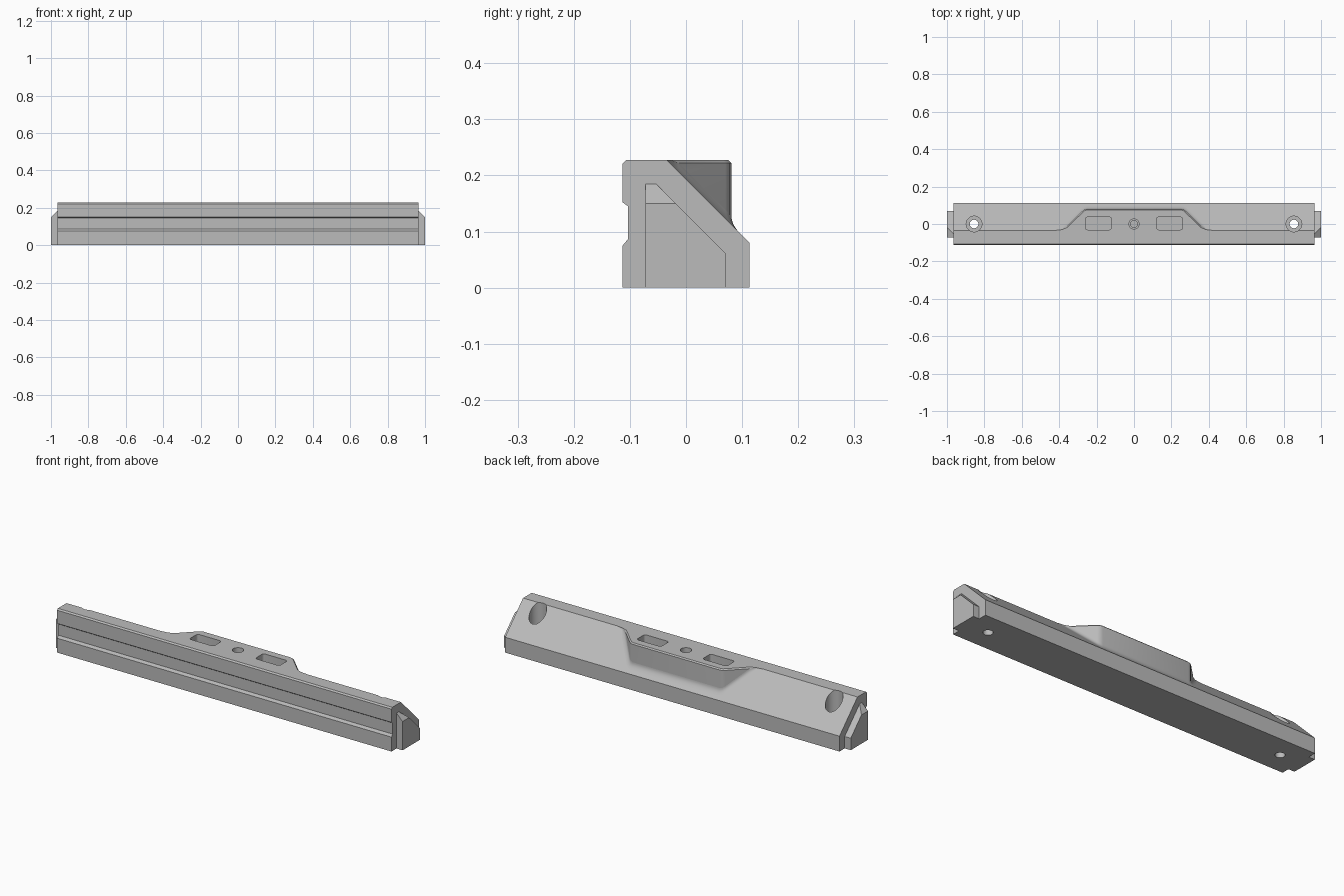
import bpy, bmesh
from mathutils import Vector

if "Cube" in bpy.data.objects:
    bpy.data.objects.remove(bpy.data.objects["Cube"], do_unlink=True)

HALF, TOP, SLOPE = 0.965, 0.228, 0.193   # sloped back face: z = SLOPE - y

grey = bpy.data.materials.new("plain_grey")
grey.use_nodes = True
grey.diffuse_color = (0.5, 0.5, 0.5, 1)
grey.node_tree.nodes["Principled BSDF"].inputs["Base Color"].default_value = (0.5, 0.5, 0.5, 1)


def finish(bm, name):
    bmesh.ops.recalc_face_normals(bm, faces=bm.faces[:])
    mesh = bpy.data.meshes.new(name)
    bm.to_mesh(mesh)
    bm.free()
    mesh.materials.append(grey)
    ob = bpy.data.objects.new(name, mesh)
    bpy.context.collection.objects.link(ob)
    return ob


def prism(points, direction):
    """Closed outline extruded along a vector."""
    bm = bmesh.new()
    face = bm.faces.new([bm.verts.new(p) for p in points])
    new = bmesh.ops.extrude_face_region(bm, geom=[face])["geom"]
    bmesh.ops.translate(bm, vec=direction, verts=[v for v in new if isinstance(v, bmesh.types.BMVert)])
    bmesh.ops.recalc_face_normals(bm, faces=bm.faces[:])
    return bm


def activate(ob):
    bpy.ops.object.select_all(action="DESELECT")
    ob.select_set(True)
    bpy.context.view_layer.objects.active = ob


def boolean(target, other, operation):
    mod = target.modifiers.new("boolean", "BOOLEAN")
    mod.operation, mod.solver, mod.object = operation, "EXACT", other
    activate(target)
    bpy.ops.object.modifier_apply(modifier=mod.name)
    bpy.data.objects.remove(other, do_unlink=True)


def drill(target, x, radius, bottom, top=0.3):
    bm = bmesh.new()
    bmesh.ops.create_cone(bm, cap_ends=True, segments=40, radius1=radius, radius2=radius, depth=top - bottom)
    bmesh.ops.translate(bm, vec=(x, 0, (top + bottom) / 2), verts=bm.verts[:])
    boolean(target, finish(bm, "drill_cutter"), "DIFFERENCE")


# Long body with grooved front and sloped back
profile = [(-0.113, 0), (-0.113, 0.075), (-0.103, 0.087), (-0.103, 0.145), (-0.113, 0.152),
           (-0.113, 0.221), (-0.106, TOP), (SLOPE - TOP, TOP), (0.113, SLOPE - 0.113), (0.113, 0)]
body = finish(prism([(-HALF, y, z) for y, z in profile], (2 * HALF, 0, 0)), "rail_body")

# Central mounting boss with flared ends
half_plan = [(0.42, -0.034), (0.385, -0.03), (0.36, -0.014), (0.275, 0.07), (0.264, 0.078), (0.25, 0.081)]
plan = half_plan + [(-x, y) for x, y in reversed(half_plan)]
outline = plan + [(-0.42, -0.06), (0.42, -0.06)]
bm = prism([(x, y, 0.05) for x, y in outline], (0, 0, TOP - 0.05))
rim = [e for e in bm.edges if all(v.co.z > 0.2 for v in e.verts)
       and max(v.co.y for v in e.verts) > -0.02]
bmesh.ops.bevel(bm, geom=rim, offset=0.006, segments=1, affect="EDGES")
boolean(body, finish(bm, "boss"), "UNION")

# Two rounded pockets and the centre hole in the boss
for x in (-0.19, 0.19):
    bm = bmesh.new()
    bmesh.ops.create_cube(bm, size=1)
    bmesh.ops.scale(bm, vec=(0.14, 0.068, 0.1), verts=bm.verts[:])
    bmesh.ops.translate(bm, vec=(x, 0.003, TOP), verts=bm.verts[:])
    upright = [e for e in bm.edges if abs(e.verts[0].co.z - e.verts[1].co.z) > 0.05]
    bmesh.ops.bevel(bm, geom=upright, offset=0.012, segments=4, profile=0.5, affect="EDGES")
    boolean(body, finish(bm, "pocket_cutter"), "DIFFERENCE")
drill(body, 0, 0.027, 0.2)
drill(body, 0, 0.019, 0.13)

# Counterbored through holes near the ends
for x in (-0.855, 0.855):
    drill(body, x, 0.042, 0.06)
    drill(body, x, 0.023, -0.05)

# Concave fillet where the boss meets the slope
bm = bmesh.new()
rows = []
for i, (x, y) in enumerate(plan):
    a, b = Vector(plan[max(i - 1, 0)]), Vector(plan[min(i + 1, len(plan) - 1)])
    along = (b - a).normalized()
    out = Vector((along.y, -along.x))
    size = min(0.016, TOP - (SLOPE - y))
    foot = Vector((x, y, SLOPE - y))
    up = foot + Vector((0, 0, size))
    away = Vector((x + out.x * size, y + out.y * size, SLOPE - y - out.y * size))
    row = []
    for k in range(6):
        t = k / 5
        row.append(bm.verts.new(up * (1 - t) ** 2 + foot * 2 * t * (1 - t) + away * t * t))
    rows.append(row)
for r, s in zip(rows, rows[1:]):
    for k in range(5):
        bm.faces.new((r[k], r[k + 1], s[k + 1], s[k]))
fillet = finish(bm, "boss_fillet")
if sum(p.normal.z for p in fillet.data.polygons) < 0:
    fillet.data.flip_normals()

# End tabs with a chamfered upper tip, mirrored to both ends
tab_profile = [(-0.072, 0), (-0.072, 0.185), (-0.053, 0.185), (0.07, 0.062), (0.07, 0)]
bm = prism([(0.95, y, z) for y, z in tab_profile], (0.05, 0, 0))
bmesh.ops.bisect_plane(bm, geom=bm.verts[:] + bm.edges[:] + bm.faces[:],
                       plane_co=(1, 0, 0.15), plane_no=(1, 0, 1), clear_outer=True)
bmesh.ops.holes_fill(bm, edges=[e for e in bm.edges if e.is_boundary])
tabs = finish(bm, "end_tabs")
mirror = tabs.modifiers.new("mirror", "MIRROR")
mirror.use_mirror_merge = False

# Smooth the round holes and fillets, keep machined edges sharp
for ob, angle in ((body, 0.45), (fillet, 0.9)):
    activate(ob)
    bpy.ops.object.shade_smooth_by_angle(angle=angle)
